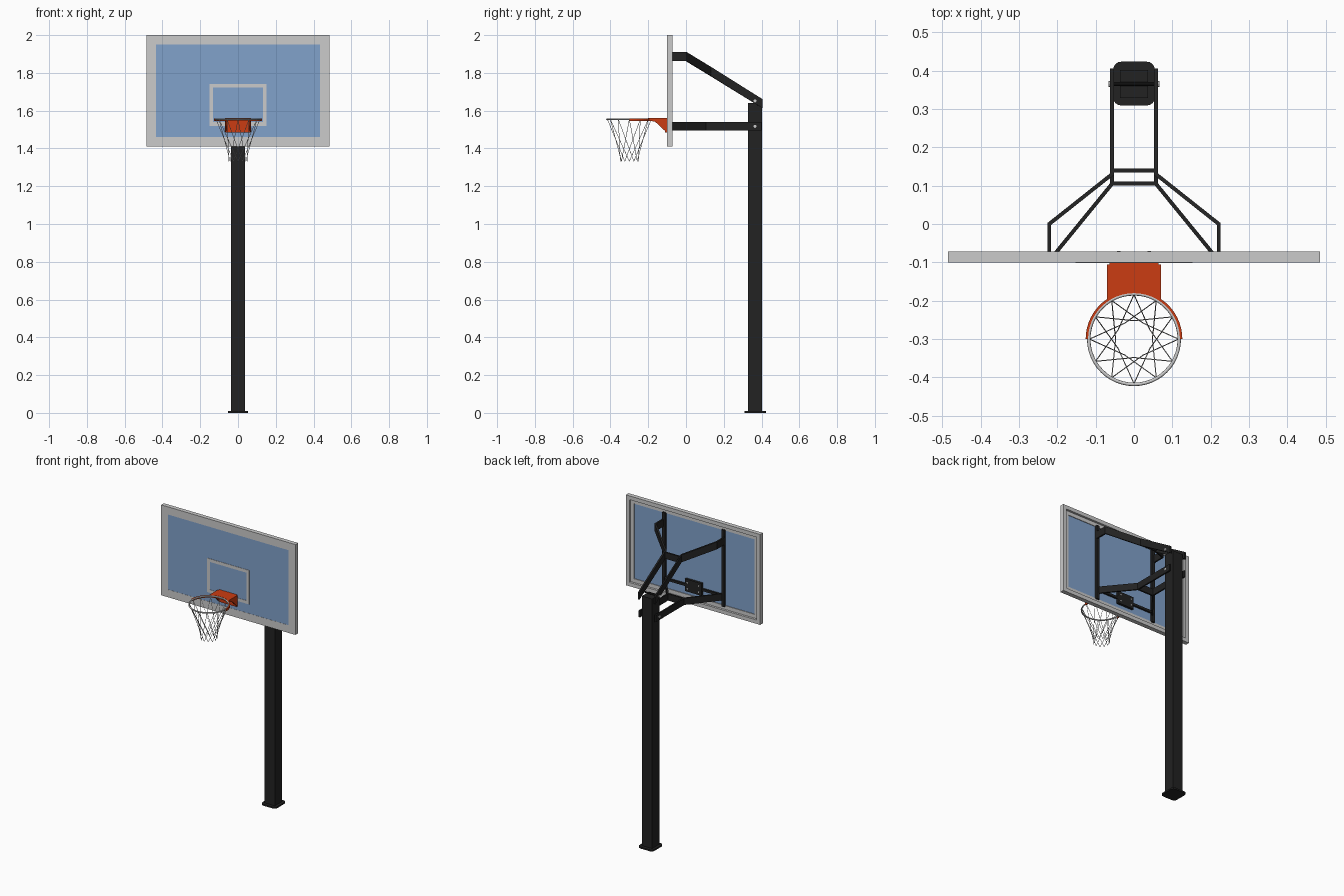
import bpy, bmesh, math
from mathutils import Vector

cube = bpy.data.objects.get("Cube")
if cube:
    bpy.data.objects.remove(cube, do_unlink=True)


def material(name, rgb):
    m = bpy.data.materials.new(name)
    m.use_nodes = True
    m.diffuse_color = (*rgb, 1)
    m.node_tree.nodes["Principled BSDF"].inputs["Base Color"].default_value = (*rgb, 1)
    return m


BLACK = material("black steel", (0.016, 0.016, 0.016))
GREY = material("light grey", (0.6, 0.6, 0.6))
BLUE = material("blue glass", (0.22, 0.36, 0.6))
ORANGE = material("orange paint", (0.6, 0.045, 0.006))


def finish(name, bm, *mats):
    bmesh.ops.recalc_face_normals(bm, faces=bm.faces)
    mesh = bpy.data.meshes.new(name)
    bm.to_mesh(mesh)
    bm.free()
    obj = bpy.data.objects.new(name, mesh)
    bpy.context.collection.objects.link(obj)
    for m in mats:
        mesh.materials.append(m)
    return obj


def add_box(bm, x, y, z):
    """Box from (min, max) pairs."""
    verts = bmesh.ops.create_cube(bm, size=1)["verts"]
    for v in verts:
        v.co = [(a + b) / 2 + c * (b - a) for (a, b), c in zip((x, y, z), v.co)]
    return verts


def box(name, x, y, z, mat):
    bm = bmesh.new()
    add_box(bm, x, y, z)
    return finish(name, bm, mat)


def border(name, x, z, y, w, mat):
    """Rectangular ring standing in the xz plane."""
    bm = bmesh.new()
    for lo, hi in ((z[0], z[0] + w), (z[1] - w, z[1])):
        add_box(bm, x, y, (lo, hi))
    for lo, hi in ((x[0], x[0] + w), (x[1] - w, x[1])):
        add_box(bm, (lo, hi), y, (z[0] + w, z[1] - w))
    return finish(name, bm, mat)


def prism(name, points, offset, mat):
    """Extrude a flat outline along an offset."""
    bm = bmesh.new()
    face = bm.faces.new([bm.verts.new(p) for p in points])
    geom = bmesh.ops.extrude_face_region(bm, geom=[face])["geom"]
    verts = [g for g in geom if isinstance(g, bmesh.types.BMVert)]
    bmesh.ops.translate(bm, verts=verts, vec=offset)
    # the extrude keeps the starting face, so the prism is closed
    return finish(name, bm, mat)


def flat_bar(name, path, w, h, mat):
    """Upright rectangular bar along a path, mitred in plan."""
    bm = bmesh.new()
    pts = [Vector(p) for p in path]
    dirs = [(b - a).xy.normalized() for a, b in zip(pts, pts[1:])]
    rings = []
    for i, p in enumerate(pts):
        a, b = dirs[max(i - 1, 0)], dirs[min(i, len(dirs) - 1)]
        t = (a + b).normalized()
        side = Vector((-t.y, t.x, 0)) * (w / 2 / t.dot(a))
        up = Vector((0, 0, h / 2))
        rings.append([bm.verts.new(p + s * side + u * up)
                      for s, u in ((1, 1), (-1, 1), (-1, -1), (1, -1))])
    for r, q in zip(rings, rings[1:]):
        for k in range(4):
            n = (k + 1) % 4
            bm.faces.new((r[k], r[n], q[n], q[k]))
    bm.faces.new(rings[0])
    bm.faces.new(rings[-1])
    return finish(name, bm, mat)


def rod(bm, a, b, r, sides):
    a, b = Vector(a), Vector(b)
    d = b - a
    verts = bmesh.ops.create_cone(bm, cap_ends=True, segments=sides, radius1=r,
                                  radius2=r, depth=d.length)["verts"]
    turn = d.to_track_quat("Z", "Y")
    for v in verts:
        v.co = turn @ v.co + (a + b) / 2


def smooth(obj):
    bpy.ops.object.select_all(action="DESELECT")
    obj.select_set(True)
    bpy.context.view_layer.objects.active = obj
    bpy.ops.object.shade_smooth_by_angle(angle=math.radians(40))


# Pole and rounded base plate
POLE_Y = 0.365
box("pole", (-0.037, 0.037), (POLE_Y - 0.037, POLE_Y + 0.037), (0.004, 1.64), BLACK)
bm = bmesh.new()
add_box(bm, (-0.054, 0.054), (POLE_Y - 0.056, POLE_Y + 0.058), (0, 0.01))
upright = [e for e in bm.edges if abs(e.verts[0].co.z - e.verts[1].co.z) > 0.005]
bmesh.ops.bevel(bm, geom=upright, offset=0.02, segments=4, profile=0.5, affect="EDGES")
finish("base_plate", bm, BLACK)

# Backboard: front frame, rear lip, glass and target square
BX, BZ = (-0.485, 0.485), (1.41, 2.0)
border("board_frame", BX, BZ, (-0.1, -0.086), 0.05, GREY)
border("board_rear_lip", BX, BZ, (-0.086, -0.072), 0.025, GREY)
box("glass", (-0.435, 0.435), (-0.099, -0.09), (1.46, 1.95), BLUE)
border("target_square", (-0.152, 0.152), (1.52, 1.742), (-0.101, -0.099), 0.02, GREY)

# Support arms and uprights, both sides
for side, s in (("left", 1), ("right", -1)):
    flat_bar(f"upper_arm_{side}", [(s * 0.057, 0.405, 1.637), (s * 0.057, 0.13, 1.808),
             (s * 0.221, 0, 1.887), (s * 0.221, -0.08, 1.887)], 0.01, 0.048, BLACK)
    flat_bar(f"lower_arm_{side}", [(s * 0.057, 0.4, 1.517), (s * 0.057, 0.105, 1.517),
             (s * 0.208, -0.08, 1.517)], 0.01, 0.044, BLACK)
    box(f"board_upright_{side}", sorted((s * 0.203, s * 0.224)), (-0.09, -0.074),
        (1.455, 1.955), BLACK)

# Cross ties between the arms
box("upper_tie", (-0.057, 0.057), (0.134, 0.145), (1.782, 1.824), BLACK)
box("lower_tie", (-0.057, 0.057), (0.1, 0.111), (1.495, 1.539), BLACK)

# Rim mounting behind the glass
box("mount_rail", (-0.21, 0.21), (-0.09, -0.078), (1.515, 1.53), BLACK)
box("mount_plate", (-0.06, 0.06), (-0.09, -0.074), (1.485, 1.565), BLACK)

# Bolts through the pole and on the mounting plate
bm = bmesh.new()
for z in (1.517, 1.652):
    rod(bm, (-0.061, POLE_Y, z), (0.061, POLE_Y, z), 0.005, 10)
finish("pole_bolts", bm, BLACK)
bm = bmesh.new()
for s in (-1, 1):
    for z in (1.517, 1.652):
        rod(bm, (s * 0.06, POLE_Y, z), (s * 0.066, POLE_Y, z), 0.008, 10)
    for z in (1.505, 1.545):
        rod(bm, (s * 0.04, -0.076, z), (s * 0.04, -0.071, z), 0.005, 10)
finish("bolt_heads", bm, GREY)

# Rim
CY, TOP, R = -0.3, 1.56, 0.118


def arc(radius, start, end, steps, z):
    angles = [math.radians(start + (end - start) * i / steps) for i in range(steps + 1)]
    return [(radius * math.cos(a), CY + radius * math.sin(a), z) for a in angles]


bpy.ops.mesh.primitive_torus_add(location=(0, CY, TOP - 0.005), major_radius=R,
                                 minor_radius=0.0045, major_segments=48, minor_segments=10)
rim = bpy.context.object
rim.name = "rim"
rim.data.materials.append(GREY)
smooth(rim)
prism("rim_brace", arc(0.126, 0, 180, 28, TOP - 0.015) + arc(0.119, 180, 0, 28, TOP - 0.015),
      (0, 0, 0.014), ORANGE)

# Rim bracket: top plate, back plate and two gussets
prism("bracket_top", arc(0.121, 125, 55, 12, TOP - 0.01) +
      [(0.07, -0.115, TOP - 0.01), (0.064, -0.115, TOP - 0.01), (0.064, -0.1, TOP - 0.01),
       (-0.064, -0.1, TOP - 0.01), (-0.064, -0.115, TOP - 0.01), (-0.07, -0.115, TOP - 0.01)],
      (0, 0, 0.01), ORANGE)
box("bracket_back", (-0.064, 0.064), (-0.11, -0.1), (1.485, TOP - 0.002), ORANGE)
for side, x in (("left", 0.062), ("right", -0.07)):
    prism(f"bracket_gusset_{side}", [(x, -0.105, TOP - 0.002), (x, -0.2, TOP - 0.002),
          (x, -0.2, 1.546), (x, -0.165, 1.543), (x, -0.105, 1.487)], (0.008, 0, 0), ORANGE)

# Net: two families of slanted strands crossing into diamonds
bm = bmesh.new()
upper, lower = arc(R - 0.002, 0, 360, 12, TOP - 0.006), arc(0.048, 0, 360, 12, 1.332)
for i in range(12):
    for twist in (-2, 2):
        rod(bm, upper[i], lower[(i + twist) % 12], 0.0014, 5)
finish("net", bm, GREY)
